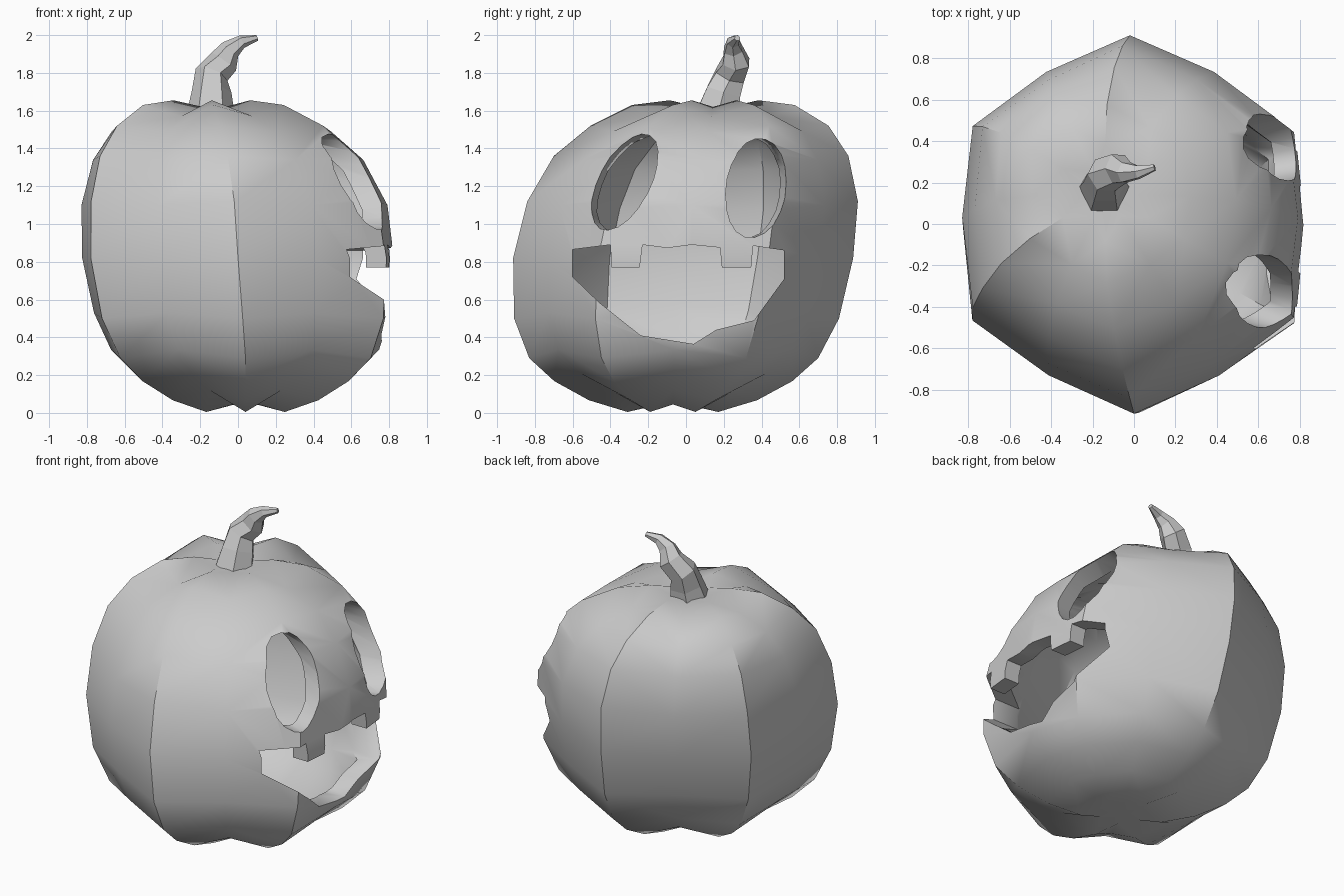
import bpy, bmesh, math
from mathutils import Vector, Matrix

if "Cube" in bpy.data.objects:
    bpy.data.objects.remove(bpy.data.objects["Cube"])

def new_object(name, bm):
    me = bpy.data.meshes.new(name)
    bm.to_mesh(me)
    bm.free()
    ob = bpy.data.objects.new(name, me)
    bpy.context.collection.objects.link(ob)
    return ob

# Leaning centre line of the pumpkin: (z, x, y)
AXIS = [(0, .04, -.07), (.3, .04, -.065), (.5, .025, -.05), (.82, 0, -.015),
        (1.12, -.02, .035), (1.36, -.055, .08), (1.52, -.095, .125), (1.66, -.14, .15)]

def centre(z):
    for (z0, x0, y0), (z1, x1, y1) in zip(AXIS, AXIS[1:]):
        if z <= z1:
            t = (z - z0) / (z1 - z0)
            return Vector((x0 + t * (x1 - x0), y0 + t * (y1 - y0), z))

# Profiles (radius, z) of the lobe crests and of the grooves between them
LOBE = [(.24, .005), (.445, .067), (.63, .168), (.765, .29), (.86, .5), (.9, .82),
        (.875, 1.12), (.78, 1.36), (.63, 1.52), (.43, 1.63), (.235, 1.655)]
GROOVE = [(.13, .045), (.38, .12), (.57, .21), (.71, .335), (.785, .53), (.825, .82),
          (.81, 1.1), (.715, 1.34), (.58, 1.49), (.38, 1.57), (.12, 1.62)]

def add_skin(bm, scale, inward):
    mid = Vector((0, 0, .83))
    vert = lambda p: bm.verts.new(mid + (p - mid) * scale)
    rings = []
    for pair in zip(GROOVE, LOBE):
        ring = []
        for i in range(12):
            r, z = pair[i % 2]
            a = math.radians(30 * i)
            ring.append(vert(centre(z) + Vector((r * math.cos(a), r * math.sin(a), 0))))
        rings.append(ring)
    bottom, top = vert(centre(.06)), vert(centre(1.6))
    faces = []
    for i in range(12):
        j = (i + 1) % 12
        faces.append((bottom, rings[0][j], rings[0][i]))
        faces.append((top, rings[-1][i], rings[-1][j]))
        for a, b in zip(rings, rings[1:]):
            faces.append((a[i], a[j], b[j], b[i]))
    for f in faces:
        bm.faces.new(f[::-1] if inward else f)

# Hollow body: outer skin and inner skin
bm = bmesh.new()
add_skin(bm, 1, False)
add_skin(bm, .87, True)
bmesh.ops.triangulate(bm, faces=bm.faces[:])
body = new_object("pumpkin_body", bm)

def cut(outline, x0, x1, shear=0):
    """Cut a (y, z) outline through the +x wall."""
    bm = bmesh.new()
    a, b = [[bm.verts.new((x, y + shear * (x - .6), z)) for y, z in outline] for x in (x0, x1)]
    bm.faces.new(a)
    bm.faces.new(b)
    n = len(outline)
    for i in range(n):
        j = (i + 1) % n
        bm.faces.new((a[i], a[j], b[j], b[i]))
    bmesh.ops.recalc_face_normals(bm, faces=bm.faces[:])
    cutter = new_object("cutter", bm)
    cutter.hide_render = True
    mod = body.modifiers.new("cut", 'BOOLEAN')
    mod.operation, mod.solver, mod.object = 'DIFFERENCE', 'EXACT', cutter
    bpy.context.view_layer.objects.active = body
    bpy.ops.object.modifier_apply(modifier=mod.name)
    bpy.data.objects.remove(cutter)

def ellipse(cy, cz, minor, major, tilt, n=20):
    t, pts = math.radians(tilt), []
    for i in range(n):
        a = 2 * math.pi * i / n
        u, v = minor * math.cos(a), major * math.sin(a)
        pts.append((cy + u * math.cos(t) + v * math.sin(t), cz - u * math.sin(t) + v * math.cos(t)))
    return pts

# Carved eyes
cut(ellipse(-.32, 1.222, .155, .27, 24), .1, 1.3, -.2)
cut(ellipse(.355, 1.19, .165, .27, 17), .1, 1.3, .2)

# Carved mouth with two teeth
cut([(-.6, .865), (-.4, .89), (-.395, .77), (-.245, .77), (-.23, .89), (-.1, .873), (.03, .89),
     (.18, .875), (.19, .77), (.345, .77), (.355, .885), (.52, .86), (.52, .71), (.36, .49),
     (.16, .44), (.04, .365), (-.24, .41), (-.46, .585), (-.6, .72)], .3, 1.3)

bpy.ops.object.select_all(action='DESELECT')
body.select_set(True)
bpy.context.view_layer.objects.active = body
bpy.ops.object.shade_smooth_by_angle(angle=math.radians(42))

# Crooked six-sided stem: (x, y, z, radius)
PATH = [(-.145, .165, 1.57, .13), (-.14, .2, 1.7, .105), (-.14, .235, 1.79, .09),
        (-.075, .265, 1.86, .08), (-.04, .25, 1.925, .055), (.02, .25, 1.965, .035),
        (.1, .272, 1.985, .016)]
bm = bmesh.new()
rings = []
for i, (x, y, z, r) in enumerate(PATH):
    p0, p1 = PATH[max(i - 1, 0)], PATH[min(i + 1, len(PATH) - 1)]
    d = (Vector(p1[:3]) - Vector(p0[:3])).normalized()
    rot = Vector((0, 0, 1)).rotation_difference(d)
    rings.append([bm.verts.new(Vector((x, y, z)) + rot @ Vector(
        (r * math.cos(math.radians(60 * k)), r * math.sin(math.radians(60 * k)), 0))) for k in range(6)])
for a, b in zip(rings, rings[1:]):
    for k in range(6):
        m = (k + 1) % 6
        bm.faces.new((a[k], a[m], b[m], b[k]))
bm.faces.new(rings[0][::-1])
bm.faces.new(rings[-1])
new_object("stem", bm)
